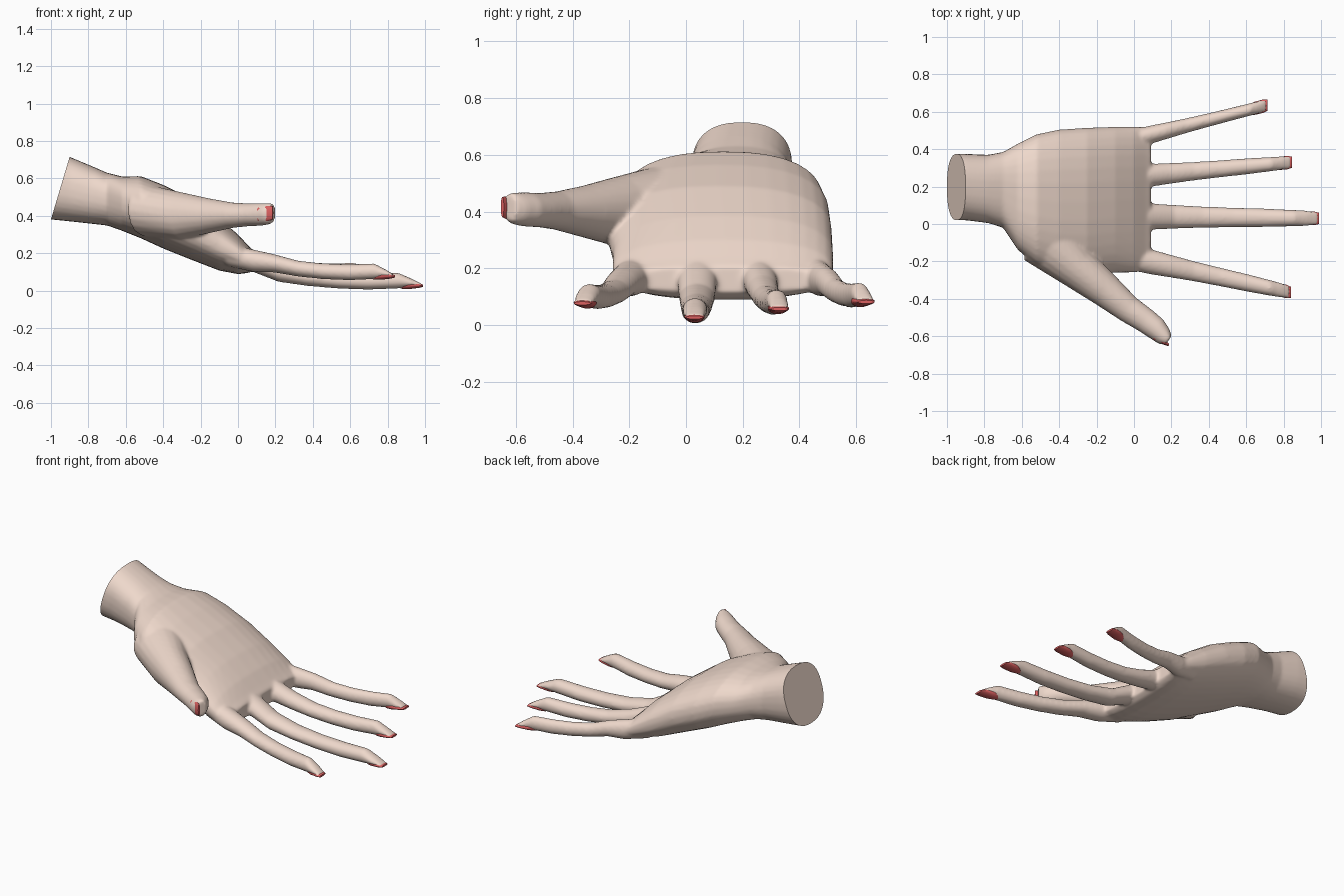
import bpy, bmesh
from math import sin, cos, pi, radians
from mathutils import Vector

if "Cube" in bpy.data.objects:
    bpy.data.objects.remove(bpy.data.objects["Cube"])


def material(name, color):
    m = bpy.data.materials.new(name)
    m.diffuse_color = (*color, 1)
    m.use_nodes = True
    m.node_tree.nodes["Principled BSDF"].inputs["Base Color"].default_value = m.diffuse_color
    return m


skin = material("skin", (0.86, 0.69, 0.60))
red = material("nail_red", (0.72, 0.12, 0.12))


def loft(bm, rings, yaw=0.0, power=2.0, n=20):
    """Closed tube through rings of (x, y, z, half width, half height)."""
    side = Vector((-sin(radians(yaw)), cos(radians(yaw)), 0))
    loops = []
    for x, y, z, w, h in rings:
        loop = []
        for i in range(n):
            c, s = cos(2 * pi * i / n), sin(2 * pi * i / n)
            u = abs(c) ** (2 / power) * (1 if c >= 0 else -1)
            v = abs(s) ** (2 / power) * (1 if s >= 0 else -1)
            loop.append(bm.verts.new(Vector((x, y, z)) + side * u * w + Vector((0, 0, v * h))))
        loops.append(loop)
    faces = [bm.faces.new(loops[0]), bm.faces.new(loops[-1])]
    for a, b in zip(loops, loops[1:]):
        for i in range(n):
            j = (i + 1) % n
            faces.append(bm.faces.new((a[i], a[j], b[j], b[i])))
    bmesh.ops.recalc_face_normals(bm, faces=faces)


def make_object(name, bm, mat):
    me = bpy.data.meshes.new(name)
    bm.to_mesh(me)
    bm.free()
    ob = bpy.data.objects.new(name, me)
    bpy.context.collection.objects.link(ob)
    me.materials.append(mat)
    bpy.ops.object.select_all(action='DESELECT')
    bpy.context.view_layer.objects.active = ob
    ob.select_set(True)
    return ob


hand = bmesh.new()

# wrist and palm: x, y min, y max, z bottom, z top
palm = [(-1.10, .02, .375, .390, .790), (-.90, .02, .375, .370, .715),
        (-.78, .005, .37, .357, .665), (-.70, -.02, .385, .348, .630),
        (-.62, -.14, .43, .320, .610), (-.52, -.22, .48, .280, .612),
        (-.40, -.27, .505, .225, .565), (-.25, -.28, .515, .165, .490),
        (-.10, -.26, .52, .107, .385), (.00, -.26, .52, .088, .300),
        (.06, -.25, .52, .095, .235), (.09, -.23, .51, .115, .205)]
loft(hand, [(x, (a + b) / 2, (c + d) / 2, (b - a) / 2, (d - c) / 2)
            for x, a, b, c, d in palm], power=2.4, n=32)

# thumb
loft(hand, [(-.50, -.06, .43, .16, .14), (-.30, -.235, .40, .115, .125),
            (-.15, -.355, .40, .092, .092), (-.03, -.455, .403, .074, .068),
            (.06, -.515, .405, .067, .061), (.12, -.56, .407, .062, .061),
            (.16, -.60, .41, .05, .058), (.185, -.622, .415, .030, .052)], yaw=-35)

# fingers: root y, tip x, tip y, tip z, root half width
fingers = {"index": (-.20, .835, -.365, .075, .068),
           "middle": (.04, .985, .03, .025, .071),
           "ring": (.26, .84, .33, .055, .062),
           "little": (.475, .71, .635, .080, .050)}
# along the finger: fraction, top and bottom above the tip, share of root width
profile = [(.15, .120, .022, .90), (.32, .085, .000, .80), (.50, .070, -.014, .74),
           (.68, .066, -.020, .70), (.86, .070, -.014, .62), (.94, .038, -.006, .58),
           (1.0, .010, -.004, .50)]
root_x = .08
for name, (ry, tx, ty, tz, w) in fingers.items():
    slope = (ty - ry) / (tx - root_x)
    rings = [(-.06, ry - .14 * slope, .19, w, .06), (root_x, ry, .16, w, .06)]
    for t, top, bot, k in profile:
        rings.append((root_x + t * (tx - root_x), ry + t * (ty - ry),
                      tz + (top + bot) / 2, max(w * k, .034), (top - bot) / 2))
    loft(hand, rings)

    # nail on the underside of the tip
    nail = bmesh.new()
    loft(nail, [(tx + dx, ty + dx * slope, tz + dz, nw, nh) for dx, dz, nw, nh in
                [(-.115, .002, .014, .016), (-.10, .003, .026, .020),
                 (-.07, .003, .035, .020), (-.02, .003, .036, .014),
                 (.004, .001, .030, .006)]])
    make_object(name + "_nail", nail, red)
    bpy.ops.object.shade_smooth_by_angle(angle=radians(50))

# thumb nail on the outer side
nail = bmesh.new()
loft(nail, [(.09, -.597, .408, .012, .022), (.11, -.606, .408, .016, .038),
            (.15, -.625, .411, .016, .042), (.186, -.648, .416, .006, .036)], yaw=-25)
make_object("thumb_nail", nail, red)
bpy.ops.object.shade_smooth_by_angle(angle=radians(50))

# blend all skin parts into one surface
ob = make_object("hand", hand, skin)
rm = ob.modifiers.new("blend", 'REMESH')
rm.mode = 'VOXEL'
rm.voxel_size = .009
sm = ob.modifiers.new("soften", 'SMOOTH')
sm.factor = .5
sm.iterations = 8
for m in ("blend", "soften"):
    bpy.ops.object.modifier_apply(modifier=m)

# flat slanted cut at the wrist
bm = bmesh.new()
bm.from_mesh(ob.data)
bmesh.ops.bisect_plane(bm, geom=bm.verts[:] + bm.edges[:] + bm.faces[:],
                       plane_co=(-.95, 0, .548), plane_no=(-.335, 0, .1), clear_outer=True)
bmesh.ops.holes_fill(bm, edges=[e for e in bm.edges if e.is_boundary], sides=0)
bmesh.ops.recalc_face_normals(bm, faces=bm.faces[:])
for f in bm.faces:
    f.material_index = 0
bm.to_mesh(ob.data)
bm.free()
bpy.ops.object.shade_smooth_by_angle(angle=radians(45))
